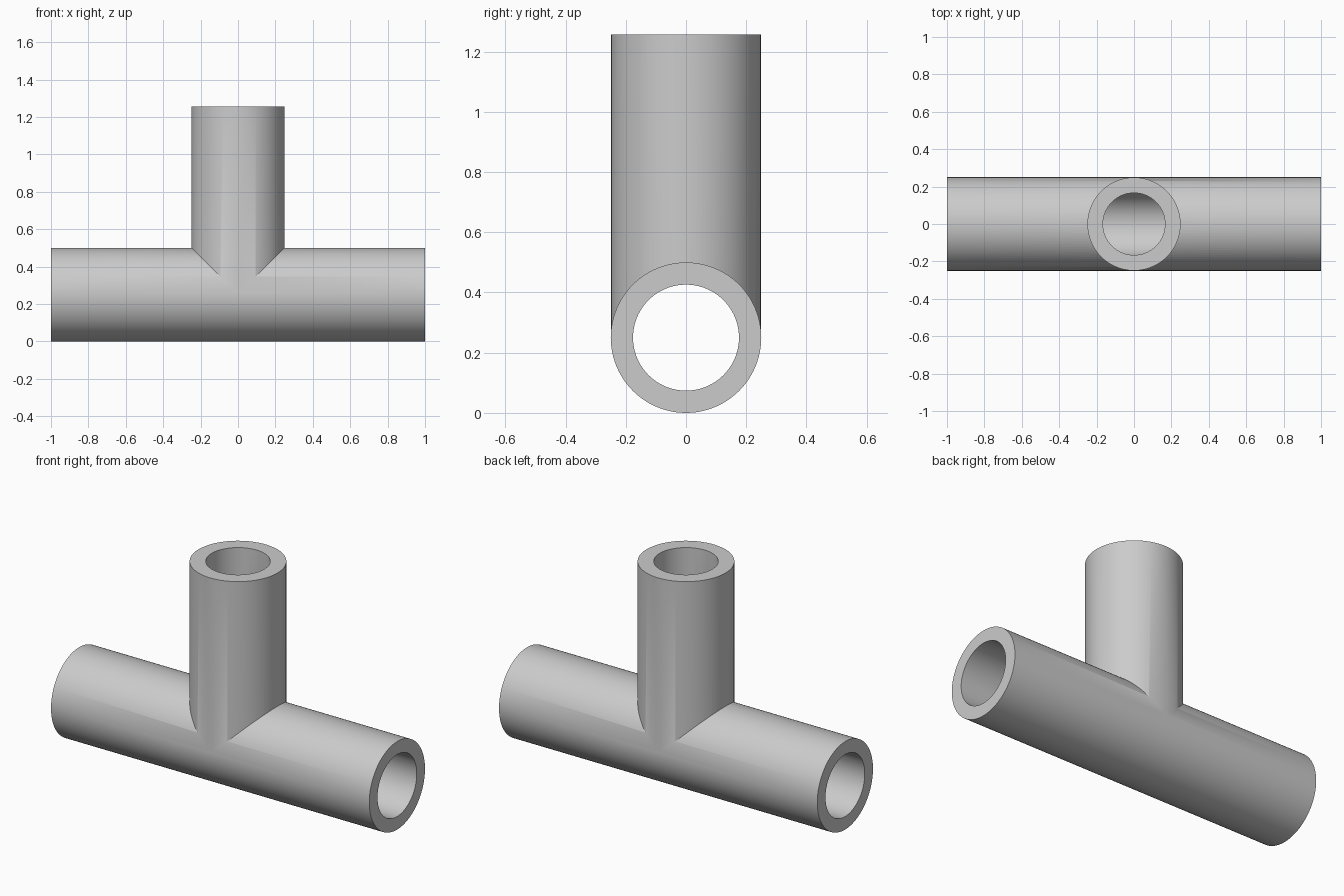
import bpy
import math
from mathutils import Matrix

default = bpy.data.objects.get("Cube")
if default:
    bpy.data.objects.remove(default, do_unlink=True)

AXIS_Z = 0.25      # height of the run's centreline
TOP = 1.257        # height of the branch mouth
SIDES = 96

grey = bpy.data.materials.new("pipe grey")
grey.use_nodes = True
colour = (0.6, 0.6, 0.6, 1)
grey.diffuse_color = colour
grey.node_tree.nodes["Principled BSDF"].inputs["Base Color"].default_value = colour


def rod(name, radius, length, centre, along_x=False):
    bpy.ops.mesh.primitive_cylinder_add(vertices=SIDES, radius=radius, depth=length)
    obj = bpy.context.object
    obj.name = name
    if along_x:
        obj.data.transform(Matrix.Rotation(math.pi / 2, 4, "Y"))
    obj.data.transform(Matrix.Translation((0, 0, centre)))
    obj.data.materials.append(grey)
    return obj


def combine(target, other, operation):
    mod = target.modifiers.new(operation.title(), "BOOLEAN")
    mod.operation = operation
    mod.solver = "EXACT"
    mod.object = other
    bpy.context.view_layer.objects.active = target
    bpy.ops.object.modifier_apply(modifier=mod.name)
    bpy.data.objects.remove(other, do_unlink=True)


# Outer body: horizontal run with an upright branch
tee = rod("tee_pipe", 0.25, 2, AXIS_Z, along_x=True)
branch_length = TOP - AXIS_Z
combine(tee, rod("branch", 0.249, branch_length, AXIS_Z + branch_length / 2), "UNION")

# Bores through the run and down the branch
combine(tee, rod("run_bore", 0.176, 2.2, AXIS_Z, along_x=True), "DIFFERENCE")
combine(tee, rod("branch_bore", 0.166, branch_length + 0.2,
                 AXIS_Z + branch_length / 2 + 0.1), "DIFFERENCE")

# Smooth walls, sharp rims and joint
bpy.ops.object.select_all(action="DESELECT")
tee.select_set(True)
bpy.context.view_layer.objects.active = tee
bpy.ops.object.shade_smooth_by_angle(angle=math.radians(30))
